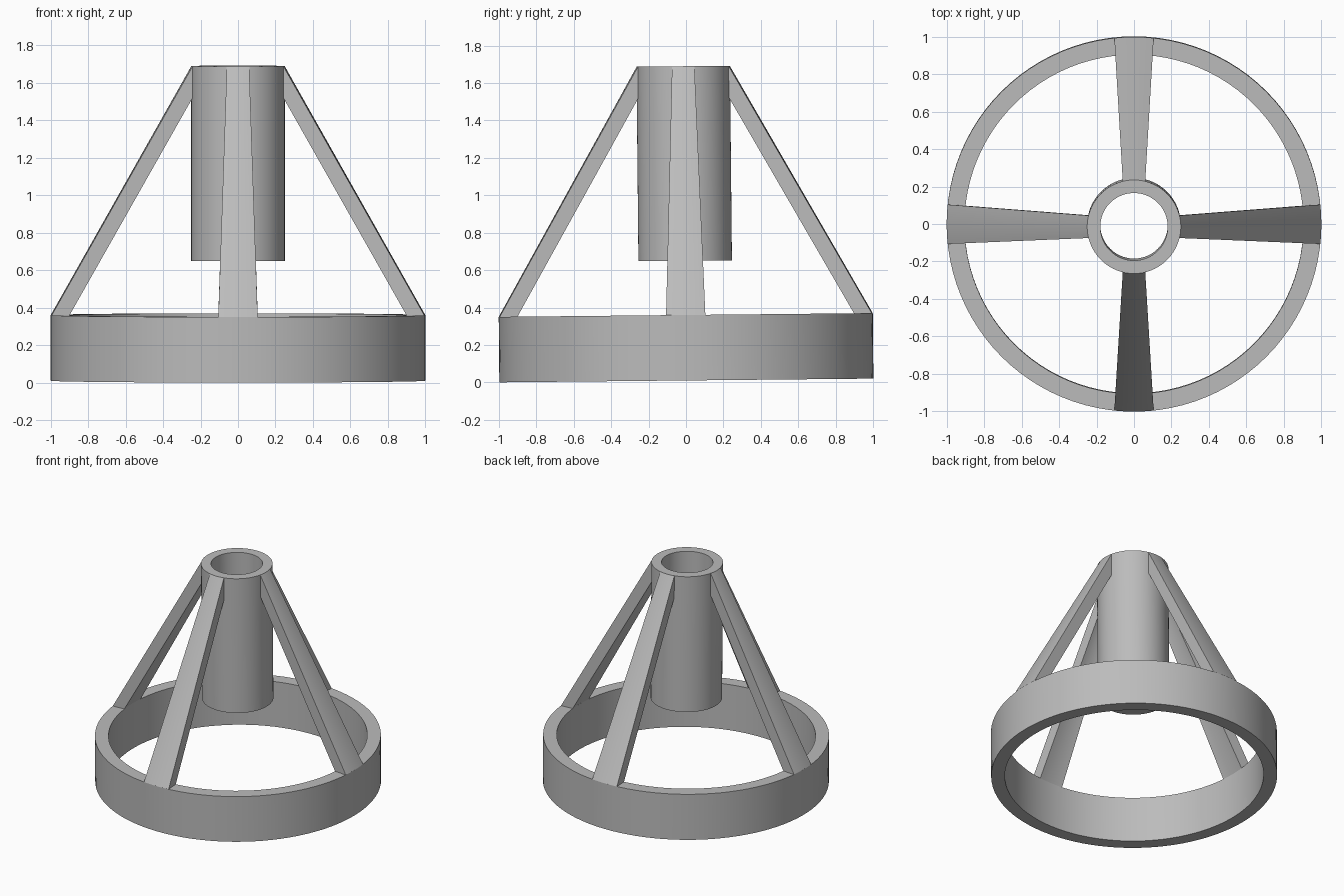
import bpy, bmesh, math
from mathutils import Matrix

if "Cube" in bpy.data.objects:
    bpy.data.objects.remove(bpy.data.objects["Cube"])

SEG = 96
grey = bpy.data.materials.new("mid grey")
grey.diffuse_color = (0.5, 0.5, 0.5, 1)
grey.use_nodes = True
grey.node_tree.nodes["Principled BSDF"].inputs["Base Color"].default_value = grey.diffuse_color

# The whole frame leans very slightly towards the front
LEAN = Matrix.Translation((0, 0.002, 0.01)) @ Matrix.Rotation(0.01, 4, 'X')


def finish(name, bm, turn=0.0):
    bmesh.ops.recalc_face_normals(bm, faces=bm.faces)
    me = bpy.data.meshes.new(name)
    bm.to_mesh(me)
    bm.free()
    me.materials.append(grey)
    me.transform(LEAN @ Matrix.Rotation(turn, 4, 'Z'))
    ob = bpy.data.objects.new(name, me)
    bpy.context.collection.objects.link(ob)
    bpy.ops.object.select_all(action='DESELECT')
    ob.select_set(True)
    bpy.context.view_layer.objects.active = ob
    bpy.ops.object.shade_smooth_by_angle(angle=math.radians(30))


def tube(name, outer, inner, z0, z1):
    """Ring with a rectangular section, revolved about z."""
    bm = bmesh.new()
    loops = []
    for i in range(SEG):
        a = 2 * math.pi * i / SEG
        loops.append([bm.verts.new((r * math.cos(a), r * math.sin(a), z))
                      for r, z in ((outer, z0), (outer, z1), (inner, z1), (inner, z0))])
    for i in range(SEG):
        p, q = loops[i], loops[(i + 1) % SEG]
        for k in range(4):
            m = (k + 1) % 4
            bm.faces.new((p[k], q[k], q[m], p[m]))
    finish(name, bm)


def strut(name, turn, steps=8):
    """Tapered brace following a cone; its ends are sunk into ring and hub."""
    profile = [(1.0, 0.35), (0.995, 0.34), (0.91, 0.34), (0.905, 0.35),
               (0.25, 1.51), (0.235, 1.59), (0.249, 1.68)]
    bm = bmesh.new()
    rows = []
    for i in range(steps + 1):
        t = 2 * i / steps - 1
        row = []
        for r, z in profile:
            x = t * (0.045 + 0.06 * r)
            row.append(bm.verts.new((x, -math.sqrt(r * r - x * x), z)))
        rows.append(row)
    n = len(profile)
    for p, q in zip(rows, rows[1:]):
        for k in range(n):
            m = (k + 1) % n
            bm.faces.new((p[k], q[k], q[m], p[m]))
    bm.faces.new(rows[0])
    bm.faces.new(rows[-1])
    finish(name, bm, turn)


# Base ring and central sleeve
tube("base_ring", 1.0, 0.905, 0.0, 0.35)
tube("hub_sleeve", 0.25, 0.18, 0.64, 1.68)

# Four braces joining them
for i, side in enumerate(("front", "right", "back", "left")):
    strut(side + "_strut", i * math.pi / 2)
